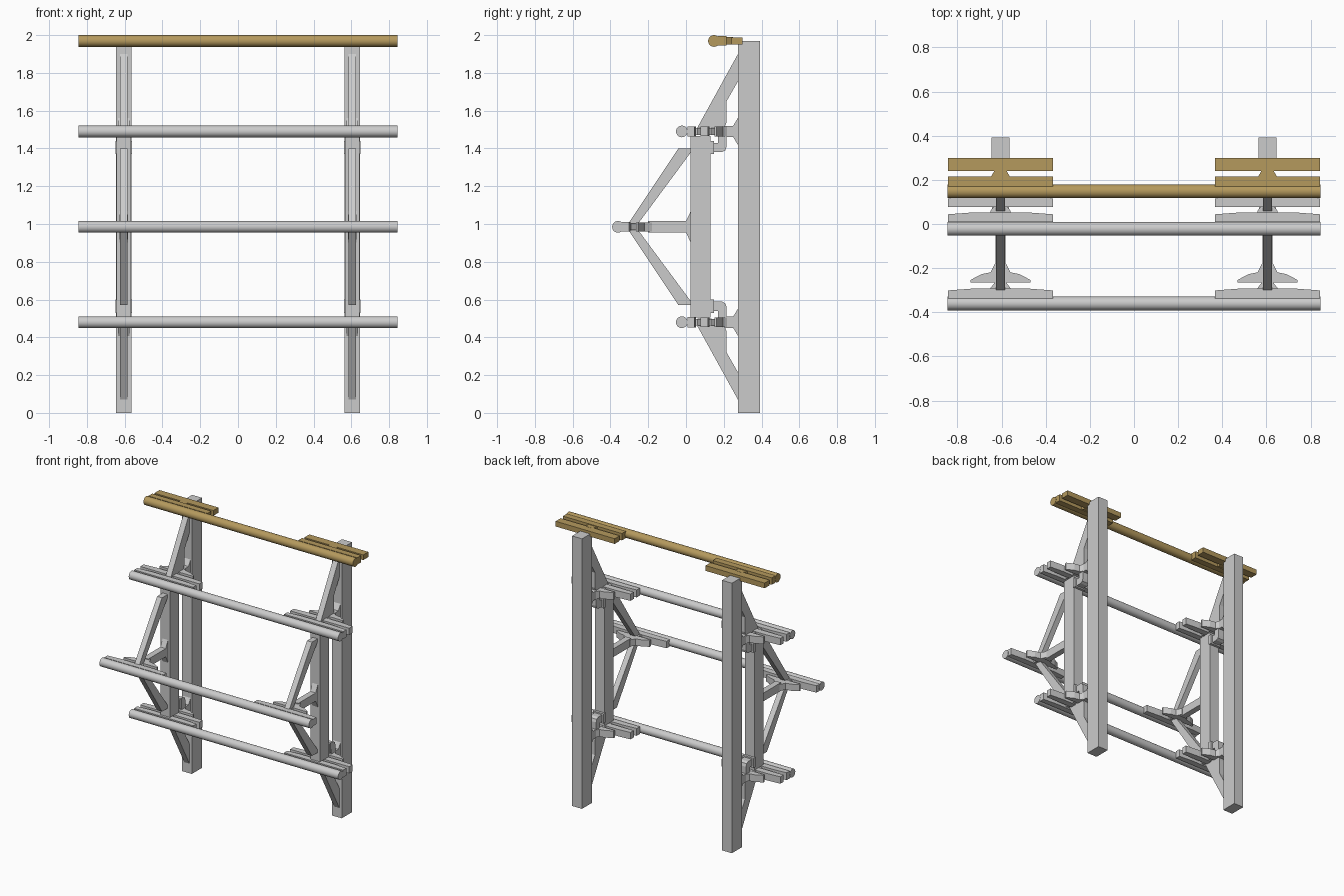
import bpy, bmesh, math
from mathutils import Matrix

if "Cube" in bpy.data.objects:
    bpy.data.objects.remove(bpy.data.objects["Cube"])

PX = 0.605     # x of the two frames
ZM = 0.985     # mirror height of each frame

gold = bpy.data.materials.new("gold")
gold.diffuse_color = (0.46, 0.32, 0.11, 1)
gold.use_nodes = True
gold.node_tree.nodes["Principled BSDF"].inputs["Base Color"].default_value = gold.diffuse_color


def finish(name, bm, mat=None):
    bmesh.ops.recalc_face_normals(bm, faces=bm.faces[:])
    me = bpy.data.meshes.new(name)
    bm.to_mesh(me)
    bm.free()
    ob = bpy.data.objects.new(name, me)
    bpy.context.collection.objects.link(ob)
    if mat:
        me.materials.append(mat)
    return ob


def extrude(name, pts, to3d, lo, hi, mat=None):
    bm = bmesh.new()
    a = [bm.verts.new(to3d(p, lo)) for p in pts]
    b = [bm.verts.new(to3d(p, hi)) for p in pts]
    n = len(pts)
    bm.faces.new(a)
    bm.faces.new(b[::-1])
    for i in range(n):
        j = (i + 1) % n
        bm.faces.new((a[i], a[j], b[j], b[i]))
    return finish(name, bm, mat)


# side profile (y, z) extruded along x
def side(name, pts, x, half, flip=False, mat=None):
    if flip:
        pts = [(y, 2 * ZM - z) for y, z in pts]
    return extrude(name, pts, lambda p, d: (d, p[0], p[1]), x - half, x + half, mat)


# plan profile (x offset, y) extruded along z
def plan(name, pts, x, z, half, mat=None):
    return extrude(name, pts, lambda p, d: (x + p[0], p[1], d), z - half, z + half, mat)


def rect(a0, a1, b0, b1):
    return [(a0, b0), (a1, b0), (a1, b1), (a0, b1)]


# long clamp plate, slightly tapered toward its ends
def long_plate(name, x, y0, y1, z, half, mat=None, taper=0.008):
    w = 0.238
    plan(name, [(-w, y0), (w, y0), (w, y1 - taper), (0.13, y1), (-0.13, y1), (-w, y1 - taper)],
         x, z, half, mat)


# short arched plate
def short_plate(name, x, y0, y1, z, half):
    plan(name, [(-0.135, y0), (0.135, y0), (0.135, y0 + 0.012), (0.085, y0 + 0.038),
                (0.045, y0 + 0.046), (0.025, y1), (-0.025, y1), (-0.045, y0 + 0.046),
                (-0.085, y0 + 0.038), (-0.135, y0 + 0.012)], x, z, half)


# small neck joining two plates
def neck(name, x, y0, y1, z, half, mat=None):
    m = y0 + (y1 - y0) * 0.4
    plan(name, [(-0.045, y0), (0.045, y0), (0.045, m), (0.022, y1), (-0.022, y1), (-0.045, m)],
         x, z, half, mat)


# round bar running the full width
def bar(name, y, z, mat=None):
    bm = bmesh.new()
    bmesh.ops.create_cone(bm, cap_ends=True, segments=20, radius1=0.031, radius2=0.031, depth=1.69,
                          matrix=Matrix.Translation((0, y, z)) @ Matrix.Rotation(math.pi / 2, 4, 'Y'))
    ob = finish(name, bm, mat)
    bpy.context.view_layer.objects.active = ob
    ob.select_set(True)
    bpy.ops.object.shade_smooth_by_angle(angle=math.radians(30))
    ob.select_set(False)


bar("top_bar", 0.148, 1.969, gold)
bar("upper_bar", -0.022, 1.49)
bar("front_bar", -0.36, ZM)
bar("lower_bar", -0.022, 0.48)

for x, s in ((-PX, "left"), (PX, "right")):
    # uprights
    side(s + "_post", rect(0.275, 0.392, 0, 1.97), x, 0.04)
    side(s + "_inner_post", rect(0.025, 0.13, 0.505, 1.465), x, 0.038)

    # top bar clamp
    long_plate(s + "_top_clamp_front", x, 0.17, 0.215, 1.969, 0.025, gold, 0)
    neck(s + "_top_clamp_neck", x, 0.185, 0.25, 1.969, 0.02, gold)
    long_plate(s + "_top_clamp_back", x, 0.24, 0.298, 1.969, 0.019, gold, 0)

    # front bar clamp and strut
    long_plate(s + "_front_clamp", x, -0.338, -0.293, ZM, 0.025)
    neck(s + "_front_neck", x, -0.31, -0.26, ZM, 0.018)
    short_plate(s + "_front_yoke", x, -0.265, -0.18, ZM, 0.024)
    side(s + "_front_strut", [(-0.2, 0.955), (0.0, 0.955), (0.012, 0.93), (0.026, 0.9), (0.026, 1.07),
                              (0.012, 1.04), (0.0, 1.015), (-0.2, 1.015)], x, 0.022)

    for flip, t in ((False, "upper"), (True, "lower")):
        n = s + "_" + t
        z = 2 * ZM - 1.49 if flip else 1.49
        # front diagonal
        side(n + "_front_diagonal", [(-0.3, 1.01), (-0.27, 0.985), (-0.24, 1.02), (0.03, 1.385),
                                     (0.03, 1.4), (-0.04, 1.4)], x, 0.02, flip)
        # rear gusset brace
        side(n + "_rear_brace", [(0.275, 1.9), (0.06, 1.51), (0.06, 1.47), (0.13, 1.47), (0.2, 1.5),
                                 (0.215, 1.54), (0.215, 1.65), (0.275, 1.755)], x, 0.021, flip)
        # elbow joining inner post to clamp
        side(n + "_elbow", [(0.14, 1.38), (0.19, 1.38), (0.208, 1.39), (0.215, 1.41), (0.215, 1.47),
                            (0.17, 1.47), (0.17, 1.43), (0.14, 1.43)], x, 0.03, flip)
        side(n + "_elbow_flange", rect(0.125, 0.148, 1.37, 1.44), x, 0.044, flip)
        # bar clamp stack
        long_plate(n + "_clamp_front", x, 0.008, 0.052, z, 0.027)
        neck(n + "_clamp_neck", x, 0.04, 0.09, z, 0.018)
        long_plate(n + "_clamp_back", x, 0.078, 0.124, z, 0.025)
        neck(n + "_yoke_neck", x, 0.115, 0.16, z, 0.018)
        short_plate(n + "_yoke", x, 0.15, 0.225, z, 0.026)
        # flared mount on the post
        side(n + "_post_mount", [(0.205, 1.46), (0.25, 1.46), (0.262, 1.44), (0.28, 1.41), (0.28, 1.57),
                                 (0.262, 1.54), (0.25, 1.52), (0.205, 1.52)], x, 0.03, flip)
